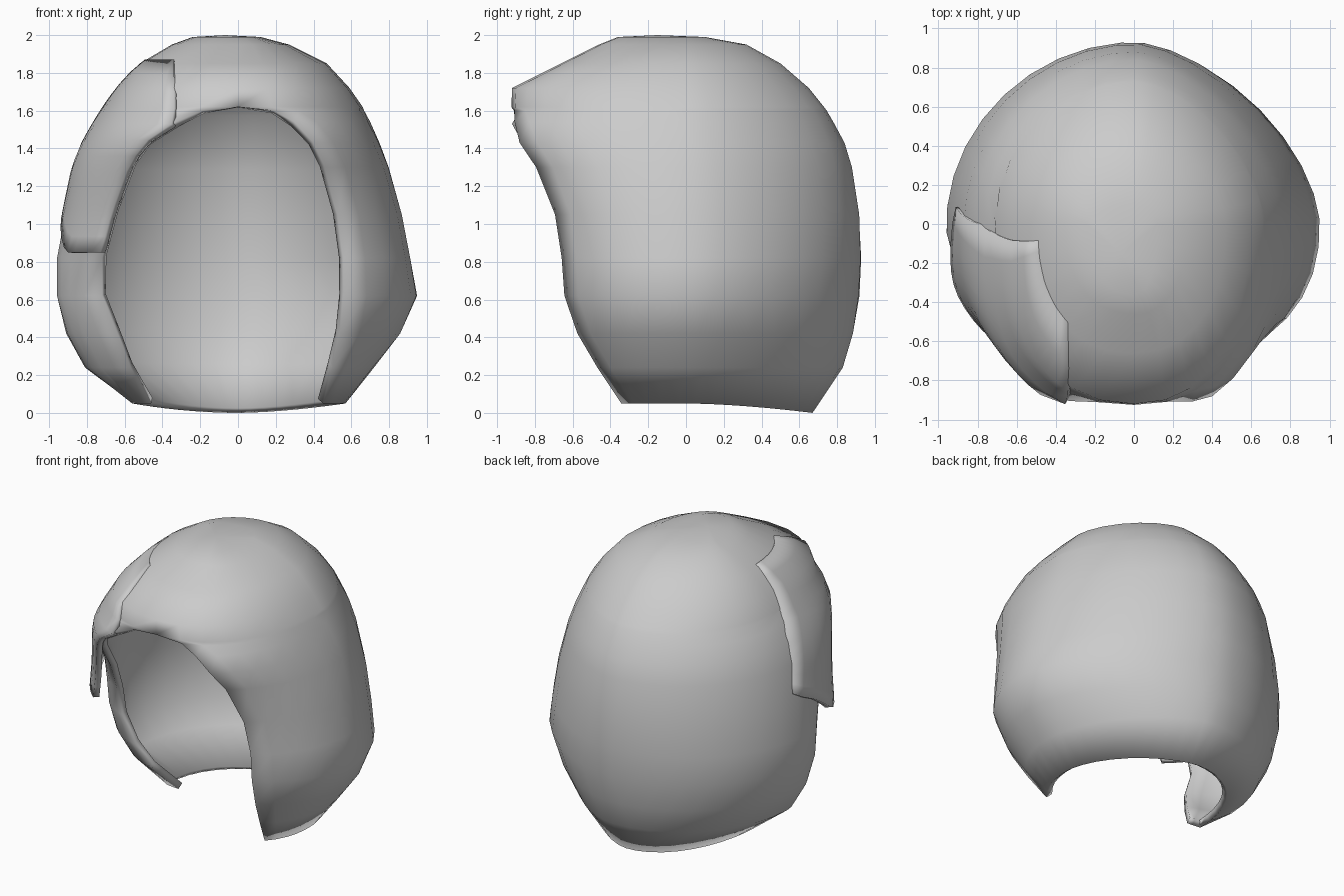
import bpy, bmesh
from math import acos, cos, sin, pi

if "Cube" in bpy.data.objects:
    bpy.data.objects.remove(bpy.data.objects["Cube"])

# Ring table: z, right half width, left half width, front depth, back depth,
# opening edge x on the right, opening edge x on the left, front depth on the left
RINGS = [
    (0.05, 0.57, 0.56, 0.50, 0.67, 0.45, 0.46, 0.02),
    (0.24, 0.72, 0.81, 0.60, 0.83, 0.50, 0.57, 0.22),
    (0.42, 0.86, 0.91, 0.69, 0.885, 0.54, 0.64, 0.34),
    (0.62, 0.95, 0.96, 0.75, 0.92, 0.56, 0.72, 0.40),
    (0.82, 0.915, 0.96, 0.78, 0.93, 0.56, 0.72, 0.46),
    (1.05, 0.87, 0.92, 0.82, 0.92, 0.53, 0.66, 0.64),
    (1.30, 0.80, 0.87, 0.915, 0.88, 0.46, 0.57, 0.89),
    (1.43, 0.75, 0.82, 0.99, 0.84, 0.40, 0.49, 0.99),
    (1.54, 0.70, 0.76, 0.97, 0.78, 0.30, 0.33, 0.97),
    (1.60, 0.67, 0.72, 0.93, 0.745, 0.19, 0.19, 0.93),
    (1.62, 0.66, 0.71, 0.925, 0.73, 0.0, 0.0, 0.925),
    (1.72, 0.59, 0.64, 0.92, 0.65, 0.0, 0.0, 0.92),
    (1.85, 0.47, 0.52, 0.66, 0.50, 0.0, 0.0, 0.66),
    (1.95, 0.27, 0.35, 0.46, 0.32, 0.0, 0.0, 0.46),
    (1.99, 0.12, 0.24, 0.36, 0.10, 0.0, 0.0, 0.36),
]
FRONT_N = 2.3


def ring_at(z):
    for a, b in zip(RINGS, RINGS[1:]):
        if z <= b[0]:
            t = (z - a[0]) / (b[0] - a[0])
            return [p + (q - p) * t for p, q in zip(a, b)]
    return RINGS[-1]


def edge_angle(x, width):
    return acos(min(1, (x / width) ** (FRONT_N / 2)))


def ring_point(r, phi, grow=1.0, receded=True):
    z, xr, xl, yf, yb = r[:5]
    c, s = cos(phi), sin(phi)
    if c < 0 and receded:
        yf = r[7]
    n = FRONT_N if s < 0 else (1.65 if c > 0 else 1.95)
    x = abs(c) ** (2 / n) * (xr if c > 0 else -xl)
    y = abs(s) ** (2 / n) * (yb if s > 0 else -yf)
    return (x * grow, y * grow, z)


def build(name, rows, thickness, crown=None):
    bm = bmesh.new()
    vs = [[bm.verts.new(p) for p in row] for row in rows]
    for a, b in zip(vs, vs[1:]):
        for j in range(len(a) - 1):
            bm.faces.new((a[j], a[j + 1], b[j + 1], b[j]))
    if crown:
        top = bm.verts.new(crown)
        for j in range(len(vs[-1]) - 1):
            bm.faces.new((vs[-1][j], vs[-1][j + 1], top))
    bmesh.ops.remove_doubles(bm, verts=bm.verts, dist=0.001)
    mesh = bpy.data.meshes.new(name)
    bm.to_mesh(mesh)
    bm.free()
    ob = bpy.data.objects.new(name, mesh)
    bpy.context.collection.objects.link(ob)
    mod = ob.modifiers.new("thickness", 'SOLIDIFY')
    mod.thickness = thickness
    mod.offset = -1
    bpy.ops.object.select_all(action='DESELECT')
    ob.select_set(True)
    bpy.context.view_layer.objects.active = ob
    bpy.ops.object.shade_smooth_by_angle(angle=1.05)
    return ob


# Main hollow shell, open below and at the front
SEG = 28
rows = []
for i, r in enumerate(RINGS):
    start = -edge_angle(r[5], r[1])
    end = pi + edge_angle(r[6], r[2])
    row = []
    for j in range(SEG + 1):
        phi = start + (end - start) * j / SEG
        x, y, z = ring_point(r, phi)
        if i == 0:
            z -= 0.05 * max(0, sin(phi)) ** 2
        row.append((x, y, z))
    rows.append(row)
build("shell", rows, 0.045, (-0.07, -0.15, 2.0))

# Overlapping flap on the left front, lying close on the shell at its back edge
rows = []
for i in range(13):
    v = i / 12
    row = []
    for j in range(11):
        u = j / 10
        low = 1.12 - 0.27 * min(1, u * 1.8)
        r = ring_at(low + (1.87 - low) * v)
        end = pi + edge_angle(max(r[6], 0.33), r[2])
        start = pi - 0.1 + 0.2 * v
        grow = 1.012 + 0.01 * min(1, u * 2.5) + 0.03 * max(0, v - 0.7)
        row.append(ring_point(r, start + (end - start) * u, grow, False))
    rows.append(row)
build("side_flap", rows, 0.04)
